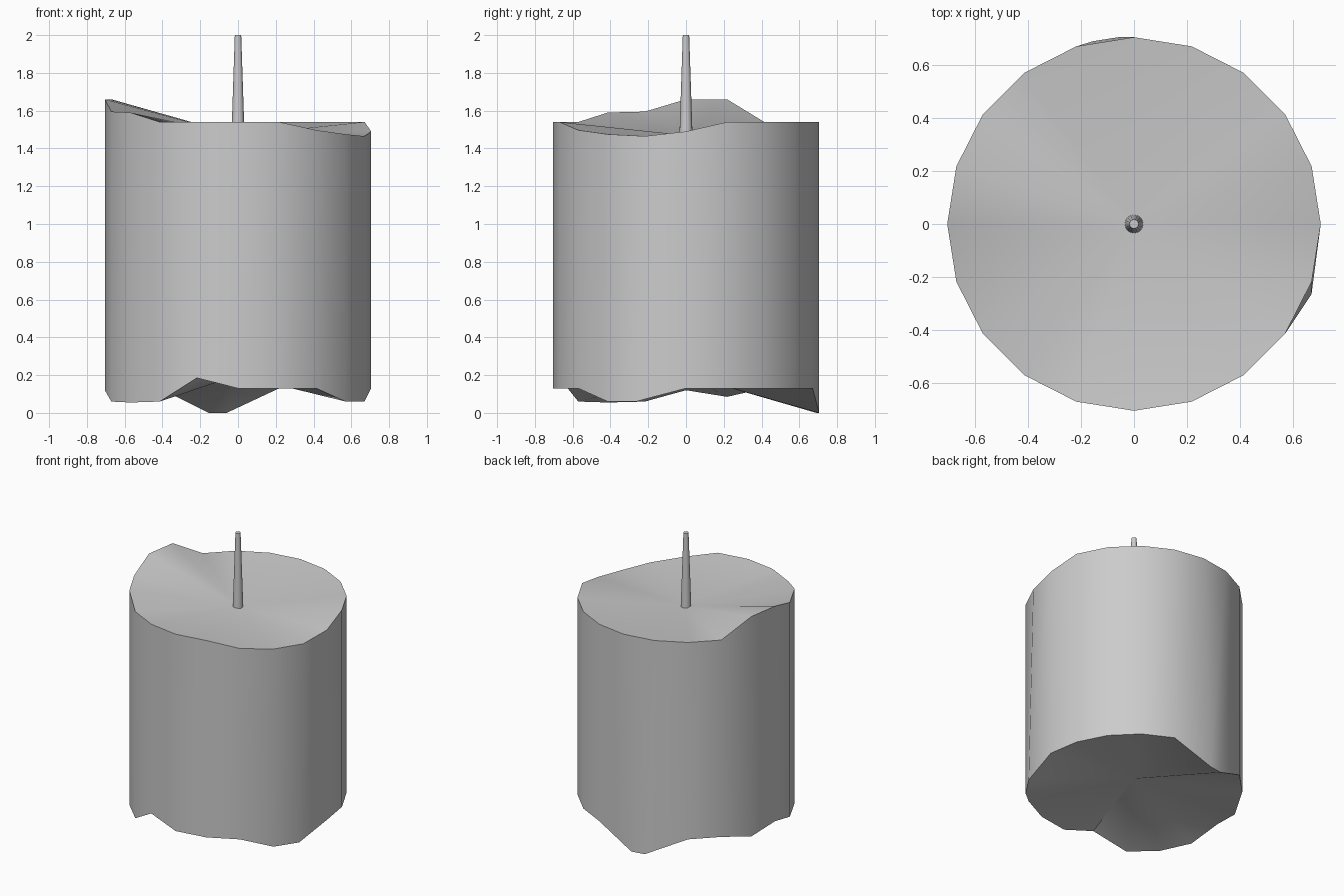
import bpy, bmesh, math

if "Cube" in bpy.data.objects:
    bpy.data.objects.remove(bpy.data.objects["Cube"])

R, SIDES = 0.705, 20

# Rim heights every 18 degrees, starting at +x and going counter-clockwise
top_z = [1.54] * SIDES
for i, z in {0: 1.49, 9: 1.66, 10: 1.66, 11: 1.595, 12: 1.59,
             17: 1.497, 18: 1.475, 19: 1.465}.items():
    top_z[i] = z
bottom_z = [0.13] * SIDES
for i, z in {5: 0.0, 6: 0.0, 9: 0.085, 10: 0.12, 11: 0.06, 12: 0.055, 13: 0.06,
             14: 0.185, 18: 0.06, 19: 0.06}.items():
    bottom_z[i] = z
# Bottom corners pulled sideways out of the regular polygon
bottom_xy = {5: (-0.06, 0.705), 6: (-0.155, 0.69), 19: (0.67, -0.265)}


def finish(bm, name, angle):
    bmesh.ops.recalc_face_normals(bm, faces=bm.faces)
    mesh = bpy.data.meshes.new(name)
    bm.to_mesh(mesh)
    bm.free()
    obj = bpy.data.objects.new(name, mesh)
    bpy.context.collection.objects.link(obj)
    bpy.ops.object.select_all(action='DESELECT')
    obj.select_set(True)
    bpy.context.view_layer.objects.active = obj
    bpy.ops.object.shade_smooth_by_angle(angle=math.radians(angle))
    return obj


# Wax body: uneven rims, walls, and a fan to a centre point at each end
bm = bmesh.new()
top, bottom = [], []
for i in range(SIDES):
    a = math.tau * i / SIDES
    xy = (R * math.cos(a), R * math.sin(a))
    top.append(bm.verts.new((*xy, top_z[i])))
    bottom.append(bm.verts.new((*bottom_xy.get(i, xy), bottom_z[i])))
top_mid = bm.verts.new((0, 0, 1.47))
bottom_mid = bm.verts.new((0, 0, 0.2))
for i in range(SIDES):
    j = (i + 1) % SIDES
    bm.faces.new((bottom[i], bottom[j], top[j], top[i]))
    bm.faces.new((top[i], top[j], top_mid))
    bm.faces.new((bottom[j], bottom[i], bottom_mid))
finish(bm, "candle_body", 40)

# Tapered wick
bm = bmesh.new()
bmesh.ops.create_cone(bm, cap_ends=True, segments=16, radius1=0.035,
                      radius2=0.017, depth=0.54)
bmesh.ops.translate(bm, verts=bm.verts, vec=(0, 0, 1.73))
finish(bm, "wick", 40)
